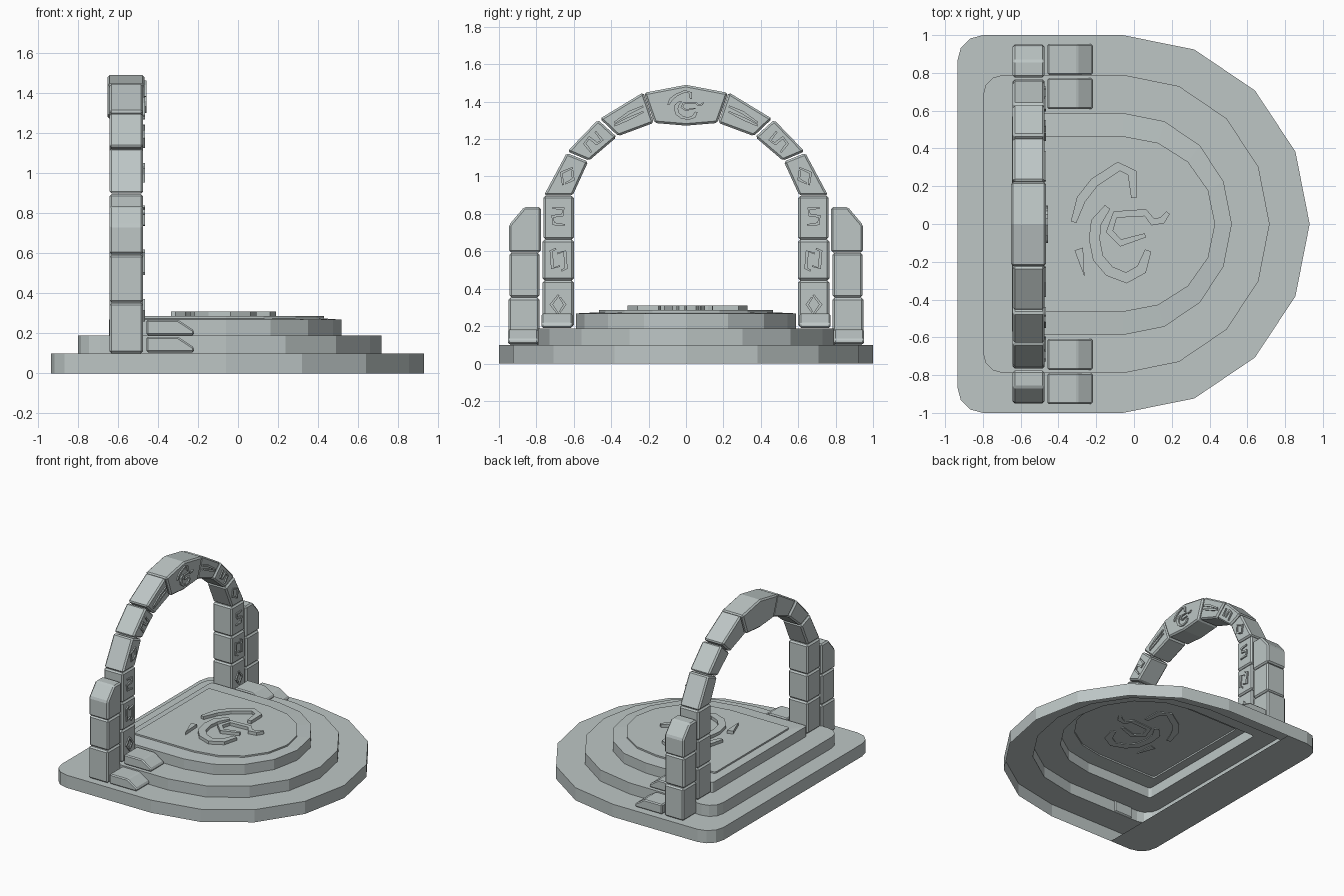
import bpy, bmesh, math
from mathutils import Vector, Matrix

if "Cube" in bpy.data.objects:
    bpy.data.objects.remove(bpy.data.objects["Cube"])

stone = bpy.data.materials.new("pale_grey_stone")
stone.diffuse_color = (0.51, 0.565, 0.56, 1)
stone.use_nodes = True
stone.node_tree.nodes["Principled BSDF"].inputs["Base Color"].default_value = stone.diffuse_color


def add(name, bm, bevel=0.0, mirror=False):
    bmesh.ops.recalc_face_normals(bm, faces=bm.faces)
    me = bpy.data.meshes.new(name)
    bm.to_mesh(me)
    bm.free()
    me.materials.append(stone)
    ob = bpy.data.objects.new(name, me)
    bpy.context.collection.objects.link(ob)
    if bevel:
        m = ob.modifiers.new("chamfer", 'BEVEL')
        m.width, m.segments = bevel, 1
    if mirror:
        m = ob.modifiers.new("mirror", 'MIRROR')
        m.use_axis = (False, True, False)
        m.use_mirror_merge = False
    return ob


def prism(name, pts, lo, hi, axis, bevel=0.0, mirror=False):
    """Extrude a 2D outline along the x, y or z axis."""
    place = {'x': lambda p, d: (d, p[0], p[1]),
             'y': lambda p, d: (p[0], d, p[1]),
             'z': lambda p, d: (p[0], p[1], d)}[axis]
    bm = bmesh.new()
    a = [bm.verts.new(place(p, lo)) for p in pts]
    b = [bm.verts.new(place(p, hi)) for p in pts]
    bm.faces.new(a)
    bm.faces.new(b)
    n = len(pts)
    for i in range(n):
        bm.faces.new((a[i], a[(i + 1) % n], b[(i + 1) % n], b[i]))
    return add(name, bm, bevel, mirror)


def ribbon(path, width):
    """Outline of a carved stroke: tapered ends, given width in between."""
    left, right = [], []
    n = len(path)
    for i, p in enumerate(path):
        p = Vector(p)
        t = (Vector(path[min(i + 1, n - 1)]) - Vector(path[max(i - 1, 0)])).normalized()
        w = width / 2 * (0.6 if i in (0, n - 1) else 1)
        o = Vector((-t.y, t.x)) * w
        left.append(p + o)
        right.append(p - o)
    return left + right[::-1]


# stepped platform: straight back with clipped corners, faceted round front
def outline(back, front, half, corner):
    cx = -0.06
    r = front - cx
    pts = [(cx + r * math.sin(math.pi / 8 * i), half * math.cos(math.pi / 8 * i))
           for i in range(9)]
    arc = [(back + corner * (1 - math.sin(t)), half - corner * (1 - math.cos(t)))
           for t in (0, math.pi / 6, math.pi / 3, math.pi / 2)]
    arc = sorted(arc, key=lambda p: p[0])
    return pts + [(x, -y) for x, y in arc[::-1]] + arc


# the platform is a hollow shell, open underneath
T = [outline(-0.935, 0.93, 1.0, 0.135), outline(-0.80, 0.718, 0.79, 0.11),
     outline(-0.645, 0.518, 0.588, 0.02), outline(-0.58, 0.43, 0.465, 0.02)]
rings = [(0, 0), (0, .10), (1, .10), (1, .188), (2, .188), (2, .268), (3, .274), (3, .286)]
bm = bmesh.new()
loops = [[bm.verts.new((x, y, z)) for x, y in T[t]] for t, z in rings]
for a, b in zip(loops, loops[1:]):
    for i in range(len(a)):
        j = (i + 1) % len(a)
        bm.faces.new((a[i], a[j], b[j], b[i]))
bm.faces.new(loops[-1])
# closed underside strip along the back edge
back_edge = [v for v in loops[0] if v.co.x < -.7]
strip = [bm.verts.new((-.62, 1, 0)), bm.verts.new((-.62, -1, 0))]
ordered = sorted(back_edge, key=lambda v: v.co.y)
bm.faces.new(ordered + strip)
add("stepped_platform", bm)

# raised floor carving
floor = {
    "arc": ([(-.32, .01), (-.28, .13), (-.21, .22), (-.08, .305), (-.01, .27), (0, .14)], .05),
    "crescent": ([(-.14, .09), (-.20, .01), (-.21, -.08), (-.19, -.18), (-.13, -.25),
                  (-.04, -.285), (.04, -.24), (.075, -.14)], .058),
    "hook": ([(.06, -.06), (-.07, -.10), (-.13, -.04), (-.10, .05), (.06, .06),
              (.10, .01), (.15, .02), (.18, .06)], .038),
}
for n, (path, w) in floor.items():
    prism("floor_carving_" + n, ribbon(path, w), .28, .31, 'z')
prism("floor_carving_wedge", [(-.315, -.14), (-.27, -.125), (-.262, -.28)], .28, .31, 'z')

# pillars and curved arch blocks, mirrored left to right
X0, X1 = -.642, -.474


def box(y0, y1, z0, z1):
    return [(y0, z0), (y1, z0), (y1, z1), (y0, z1)]


blocks = {
    "outer_pillar_low": box(.782, .95, .10, .352),
    "outer_pillar_mid": box(.782, .943, .354, .592),
    "outer_pillar_cap": [(.776, .594), (.947, .594), (.947, .74), (.865, .837), (.776, .837)],
    "inner_pillar_low": box(.60, .766, .195, .443),
    "inner_pillar_mid": box(.60, .766, .445, .662),
    "inner_pillar_top": box(.60, .762, .664, .896),
    "arch_block_low": [(.606, .898), (.76, .898), (.638, 1.126), (.523, 1.08)],
    "arch_block_mid": [(.518, 1.085), (.634, 1.134), (.471, 1.303), (.370, 1.211)],
    "arch_block_high": [(.362, 1.216), (.46, 1.309), (.228, 1.45), (.172, 1.287)],
}
for n, pts in blocks.items():
    prism(n, pts, X0, X1, 'x', .011, True)
prism("keystone", [(-.168, 1.286), (0, 1.272), (.168, 1.286), (.225, 1.447),
                   (0, 1.49), (-.225, 1.447)], -.652, -.466, 'x', .011)

# sloped foot blocks in front of the pillars
for n, y0, y1, z in (("outer_foot", .79, .953, .105), ("inner_foot", .608, .772, .190)):
    prof = [(-.458, z), (-.22, z), (-.22, z + .025), (-.30, z + .077), (-.458, z + .077)]
    prism(n, prof, y0, y1, 'y', .008, True)

# shallow carvings on the arch face
brackets = [[(-.2, -.9), (-.6, -.7), (-.5, .7), (.1, .5)],
            [(.2, .9), (.6, .7), (.5, -.7), (-.1, -.5)]]
diamond = [[(0, -.8), (.6, 0), (0, .8)], [(-.1, -.6), (-.5, 0), (-.1, .6)]]
hooked = [[(-.5, -.6), (.4, -.5), (.5, .1), (-.3, .2), (-.4, .7), (.5, .8)]]
dashes = [[(-1.4, .1), (-.2, .2), (1.3, .05)], [(-1.2, -.3), (.3, -.2), (1.4, -.15)]]
carvings = [("pillar_low", .681, .315, 0, diamond), ("pillar_mid", .681, .555, 0, brackets),
            ("pillar_top", .681, .78, 0, hooked), ("arch_low", .632, 1.0, .5, diamond),
            ("arch_mid", .50, 1.18, .8, hooked), ("arch_high", .307, 1.325, -.5, dashes)]
for n, cy, cz, ang, strokes in carvings:
    R = Matrix.Rotation(ang, 2)
    for k, s in enumerate(strokes):
        path = [Vector((cy, cz)) + R @ (Vector(p) * .066) for p in s]
        prism(f"{n}_carving_{k}", ribbon(path, .017), X1 - .005, X1 + .009, 'x', 0, True)

# keystone carving echoes the floor carving
for n, (path, w) in floor.items():
    outl = ribbon(path, w)
    p = [((v.x + .07) * .38, 1.38 + v.y * .25) for v in outl]
    prism("keystone_carving_" + n, p, -.47, -.456, 'x')
